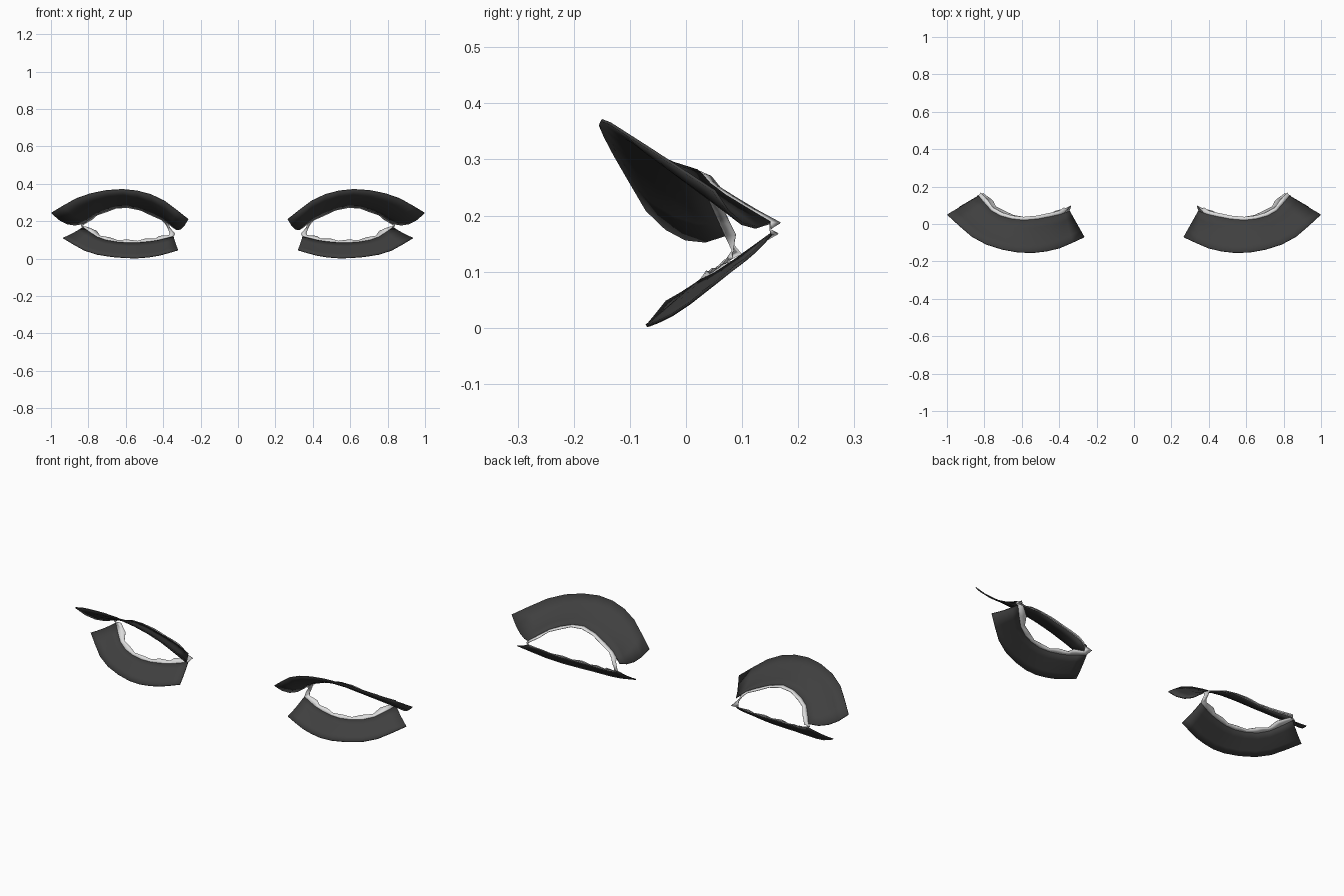
import bpy
from mathutils import Vector

cube = bpy.data.objects.get("Cube")
if cube:
    bpy.data.objects.remove(cube, do_unlink=True)


def material(name, value):
    mat = bpy.data.materials.new(name)
    mat.use_nodes = True
    colour = (value, value, value, 1)
    mat.diffuse_color = colour
    mat.node_tree.nodes["Principled BSDF"].inputs["Base Color"].default_value = colour
    return mat


lash_grey = material("charcoal lash", 0.05)
rim_white = material("pale lid rim", 0.72)


def curve(points, steps):
    """Evenly sampled smooth curve through a few points."""
    pts = [Vector(p) for p in points]
    pts = [2 * pts[0] - pts[1]] + pts + [2 * pts[-1] - pts[-2]]
    spans = len(pts) - 3
    result = []
    for i in range(steps + 1):
        t = i / steps * spans
        k = min(int(t), spans - 1)
        t -= k
        a, b, c, d = pts[k:k + 4]
        result.append(0.5 * (2 * b + (c - a) * t + (2 * a - 5 * b + 4 * c - d) * t ** 2
                             + (3 * b - a - 3 * c + d) * t ** 3))
    return result


def sheet(name, rows, mat, thickness, closed=False):
    """Thin sheet lofted through rows of points, mirrored to the other eye."""
    n = len(rows[0])
    verts = [p for row in rows for p in row]
    faces = []
    for r in range(len(rows) - 1):
        for i in range(n if closed else n - 1):
            j = (i + 1) % n
            faces.append((r * n + i, r * n + j, (r + 1) * n + j, (r + 1) * n + i))
    mesh = bpy.data.meshes.new(name)
    mesh.from_pydata(verts, [], faces)
    mesh.materials.append(mat)
    obj = bpy.data.objects.new(name, mesh)
    bpy.context.collection.objects.link(obj)
    solid = obj.modifiers.new("Thickness", "SOLIDIFY")
    solid.thickness = thickness
    solid.offset = 0
    obj.modifiers.new("Other eye", "MIRROR")
    bpy.ops.object.select_all(action="DESELECT")
    obj.select_set(True)
    bpy.context.view_layer.objects.active = obj
    bpy.ops.object.shade_smooth_by_angle()
    return obj


def lash(name, root, tip, sag, end_sag):
    """Curved lash band from the lid root to the free tip edge."""
    across = 4
    rows = []
    for r in range(across + 1):
        t = r / across
        row = []
        for i, (a, b) in enumerate(zip(root, tip)):
            u = 2 * i / (len(root) - 1) - 1
            p = a.lerp(b, t)
            p.z -= 4 * t * (1 - t) * (sag + end_sag * u * u)
            row.append(p)
        rows.append(row)
    return sheet(name, rows, lash_grey, 0.005)


# Upper lashes
segments = 10
upper_root = curve([(0.345, 0.07, 0.165), (0.42, 0.045, 0.22), (0.59, 0.02, 0.28),
                    (0.74, 0.055, 0.245), (0.83, 0.15, 0.187)], segments)
upper_tip = curve([(0.266, -0.07, 0.21), (0.43, -0.138, 0.328), (0.62, -0.151, 0.37),
                   (0.83, -0.09, 0.335), (0.998, 0.05, 0.244)], segments)
lash("upper_lashes", upper_root, upper_tip, 0.012, 0.018)

# Lower lashes
lower_root = curve([(0.345, 0.07, 0.118), (0.45, 0.04, 0.093), (0.59, 0.025, 0.084),
                    (0.73, 0.065, 0.105), (0.83, 0.152, 0.167)], segments)
lower_tip = curve([(0.32, -0.035, 0.046), (0.45, -0.062, 0.012), (0.6, -0.067, 0.004),
                   (0.79, -0.01, 0.032), (0.935, 0.09, 0.11)], segments)
lash("lower_lashes", lower_root, lower_tip, 0, 0.004)

# Pale rim around the eye opening, with an uneven inner edge
centre = Vector((0.59, 0, 0.18))
outer, inner = [], []


def rim_point(p, pull, depth):
    outer.append(p)
    q = p.lerp(centre, pull)
    q.y = p.y + depth
    inner.append(q)


rim_point(Vector((0.336, 0.098, 0.132)), 0.12, -0.015)
for i, p in enumerate(upper_root):
    shift = Vector((0.02, 0, 0)) if i == 0 else Vector()
    rim_point(p + shift, 0.05 + 0.03 * (i % 2), 0.018)
rim_point(Vector((0.84, 0.15, 0.175)), 0.03, 0)
for i, p in enumerate(reversed(lower_root)):
    rim_point(p, 0.1 + 0.08 * (i % 2), 0.012)
sheet("eyelid_rim", [outer, inner], rim_white, 0.003, closed=True)
